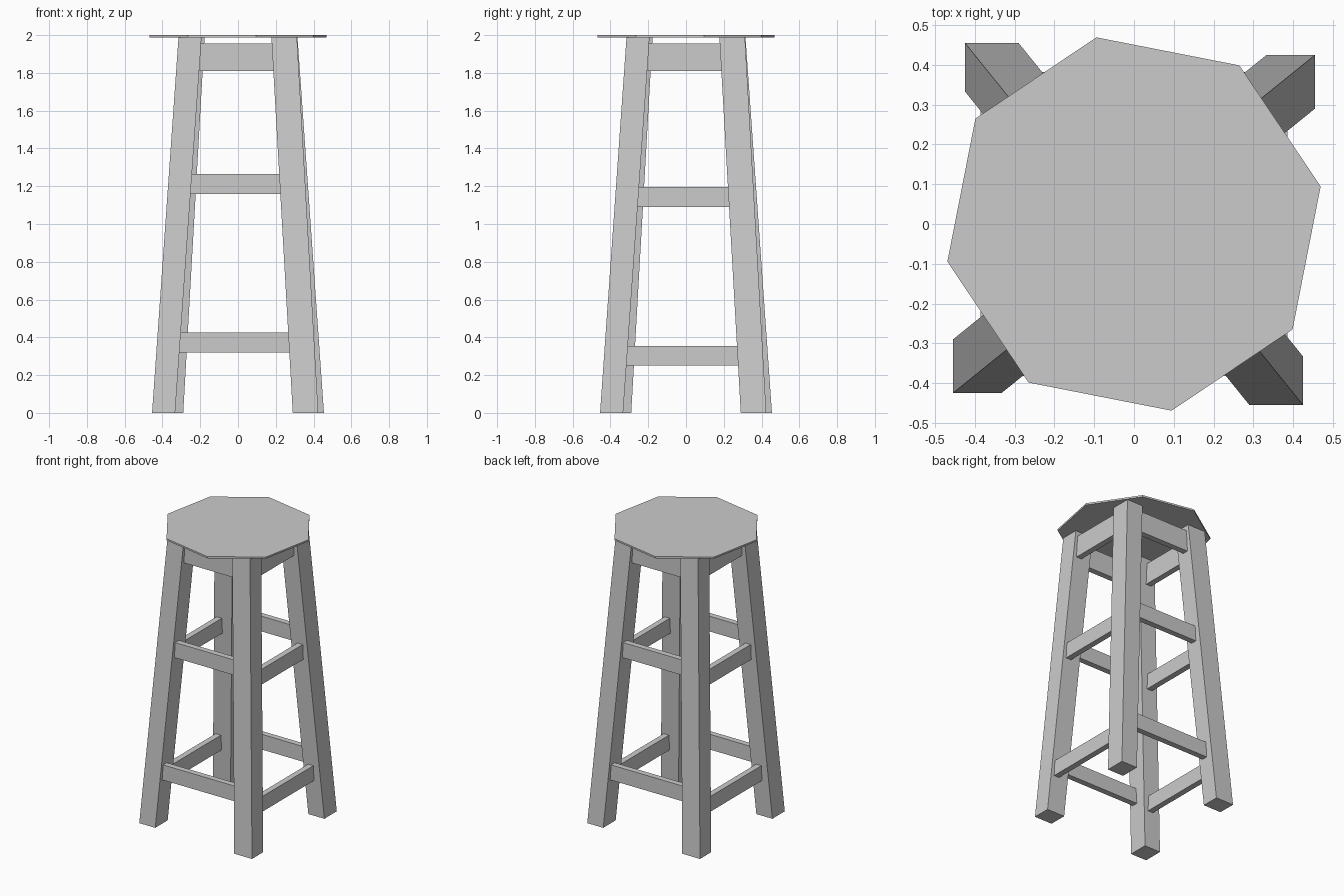
import bpy, bmesh, math
from mathutils import Matrix, Vector

old = bpy.data.objects.get("Cube")
if old:
    bpy.data.objects.remove(old, do_unlink=True)

# Single plain grey finish
GREY = (0.6, 0.6, 0.6, 1.0)
mat = bpy.data.materials.new("plain_grey")
mat.use_nodes = True
mat.diffuse_color = GREY
mat.node_tree.nodes["Principled BSDF"].inputs["Base Color"].default_value = GREY

SEAT_TOP, LEG_TOP = 2.0, 1.988
FOOT = Vector((0.394, 0.3575))     # leg centre on the floor
HEAD = Vector((0.254, 0.2445))     # leg centre under the seat
LEG_SIZE = Vector((0.122, 0.135))


def leg_centre(z):
    return FOOT.lerp(HEAD, z / LEG_TOP)


def add_object(name, bm, quarter=0):
    """Turn the part by quarter turns about the stool's axis and link it."""
    bm.transform(Matrix.Rotation(quarter * math.pi / 2, 4, 'Z'))
    bmesh.ops.recalc_face_normals(bm, faces=bm.faces)
    mesh = bpy.data.meshes.new(name)
    bm.to_mesh(mesh)
    bm.free()
    mesh.materials.append(mat)
    obj = bpy.data.objects.new(name, mesh)
    bpy.context.scene.collection.objects.link(obj)


def add_leg(name, quarter):
    # Square post whose cross-section slides inwards as it rises
    bm = bmesh.new()
    bmesh.ops.create_cube(bm, size=1)
    for v in bm.verts:
        z = (v.co.z + 0.5) * LEG_TOP
        c = leg_centre(z)
        v.co = (c.x + v.co.x * LEG_SIZE.x, c.y + v.co.y * LEG_SIZE.y, z)
    add_object(name, bm, quarter)


def add_rail(name, quarter, low, high, thick=0.04):
    # Upright board along the front, its ends buried in the two legs
    z = (low + high) / 2
    c = leg_centre(z)
    outer = c.y + LEG_SIZE.y / 2 - 0.022
    bm = bmesh.new()
    bmesh.ops.create_cube(bm, size=1)
    bmesh.ops.scale(bm, verts=bm.verts, vec=(c.x + c.y, thick, high - low))
    bmesh.ops.translate(bm, verts=bm.verts,
                        vec=((c.y - c.x) / 2, thick / 2 - outer, z))
    add_object(name, bm, quarter)


# Legs
for q, corner in enumerate(("back_left", "back_right", "front_right", "front_left")):
    add_leg(corner + "_leg", q)

# Rails: the front and back pair sit higher than the side pair
front_rails = {"upper": (1.81, 1.955), "middle": (1.16, 1.265), "lower": (0.32, 0.425)}
side_rails = {"upper": (1.81, 1.955), "middle": (1.09, 1.195), "lower": (0.25, 0.355)}
for q, side in enumerate(("front", "left", "back", "right")):
    for level, (low, high) in (side_rails if q % 2 else front_rails).items():
        add_rail(f"{side}_{level}_rail", q, low, high)

# Thin eight-sided seat
bm = bmesh.new()
bmesh.ops.create_cone(bm, cap_ends=True, segments=8, radius1=0.479, radius2=0.479,
                      depth=SEAT_TOP - LEG_TOP)
bm.transform(Matrix.Translation((0, 0, (SEAT_TOP + LEG_TOP) / 2))
             @ Matrix.Rotation(math.radians(11.4), 4, 'Z'))
add_object("seat", bm)
